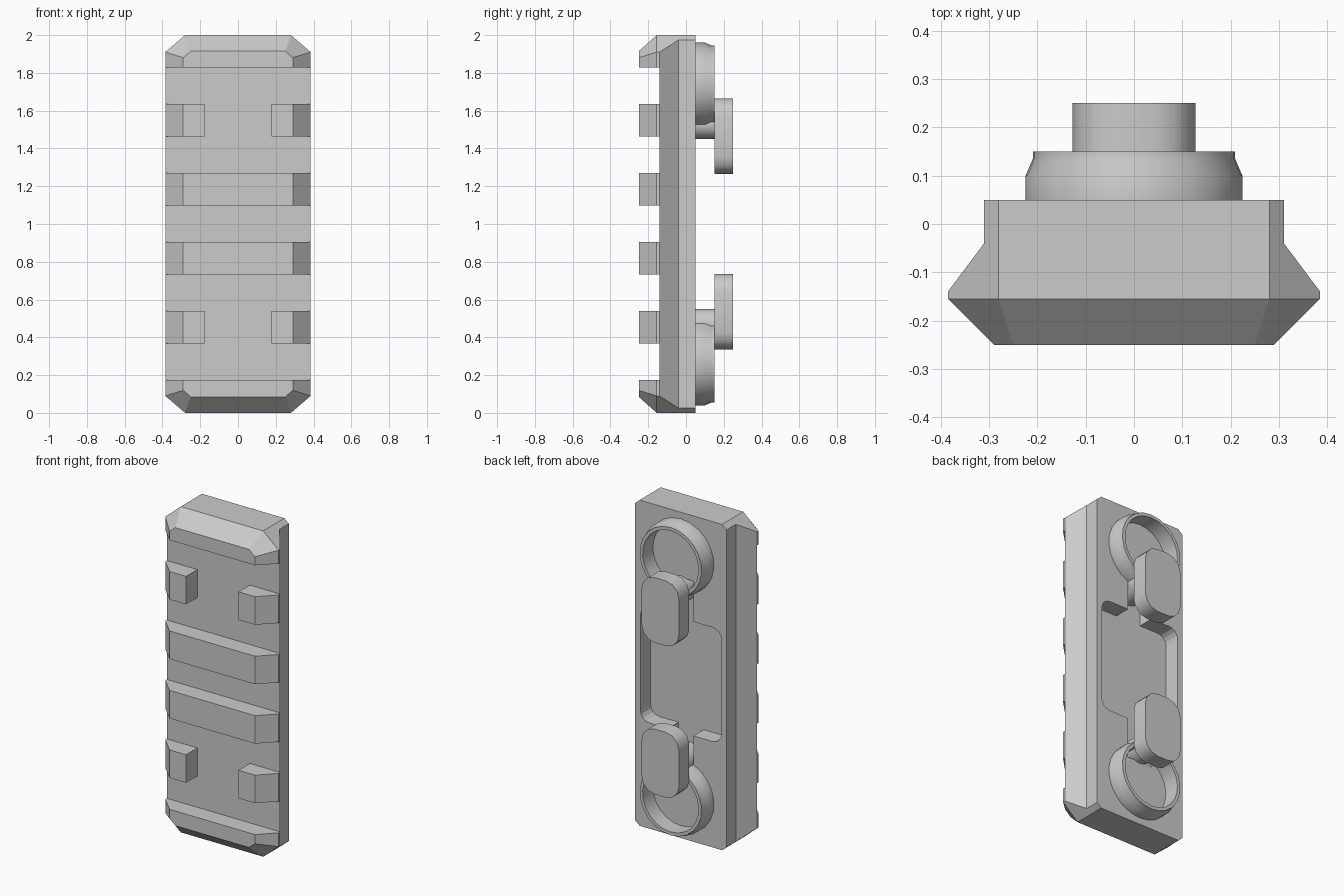
import bpy, bmesh
from math import sin, cos, pi, radians, asin
from mathutils import Vector

if "Cube" in bpy.data.objects:
    bpy.data.objects.remove(bpy.data.objects["Cube"])


def finish(bm, name, smooth=False):
    bmesh.ops.recalc_face_normals(bm, faces=bm.faces[:])
    me = bpy.data.meshes.new(name)
    bm.to_mesh(me)
    bm.free()
    ob = bpy.data.objects.new(name, me)
    bpy.context.collection.objects.link(ob)
    if smooth:
        bpy.ops.object.select_all(action='DESELECT')
        ob.select_set(True)
        bpy.context.view_layer.objects.active = ob
        bpy.ops.object.shade_smooth_by_angle(angle=radians(32))
    return ob


def prism(points, offset):
    """Closed outline extruded along an offset vector."""
    bm = bmesh.new()
    face = bm.faces.new([bm.verts.new(p) for p in points])
    ext = bmesh.ops.extrude_face_region(bm, geom=[face], use_keep_orig=True)
    verts = [g for g in ext['geom'] if isinstance(g, bmesh.types.BMVert)]
    bmesh.ops.translate(bm, verts=verts, vec=offset)
    return bm


def rounded(w, z0, z1, r, y, seg):
    """Rounded rectangle in the xz plane."""
    pts = []
    for k, (x, z) in enumerate([(w - r, z1 - r), (r - w, z1 - r), (r - w, z0 + r), (w - r, z0 + r)]):
        for i in range(seg + 1):
            a = (k + i / seg) * pi / 2
            pts.append((x + r * cos(a), y, z + r * sin(a)))
    return pts


def cutter(bm, name):
    ob = finish(bm, name)
    ob.hide_render = True
    cutters.append(ob)


def box_cut(name, x0, x1, y0, y1, z0, z1):
    pts = [(x0, y0, z0), (x1, y0, z0), (x1, y0, z1), (x0, y0, z1)]
    cutter(prism(pts, (0, y1 - y0, 0)), name)


def clip(bm, a, b, c):
    """Cut away the part beyond the plane through three points."""
    a, b, c = Vector(a), Vector(b), Vector(c)
    n = (b - a).cross(c - a).normalized()
    if n.dot(Vector((0, 0, 1)) - a) > 0:
        n = -n
    res = bmesh.ops.bisect_plane(bm, geom=bm.verts[:] + bm.edges[:] + bm.faces[:], dist=1e-5,
                                 plane_co=a, plane_no=n, clear_outer=True)
    edges = [e for e in res['geom_cut'] if isinstance(e, bmesh.types.BMEdge) and e.is_boundary]
    bmesh.ops.contextual_create(bm, geom=edges)


cutters = []

# Rail body: dovetail profile with chamfered ends
half = [(0.31, 0.05), (0.31, -0.04), (0.385, -0.14), (0.385, -0.155), (0.29, -0.25)]
profile = half + [(-x, y) for x, y in reversed(half)]
bm = prism([(x, y, 0) for x, y in profile], (0, 0, 2))
for top in (True, False):
    def at(x, y, z):
        return (x, y, z if top else 2 - z)
    clip(bm, at(0, -0.155, 2), at(1, -0.155, 2), at(0, -0.25, 1.915))
    for s in (1, -1):
        clip(bm, at(s * 0.28, 0, 2), at(s * 0.385, 0, 1.91), at(s * 0.28, 1, 2))
        clip(bm, at(s * 0.28, -0.155, 2), at(s * 0.385, -0.155, 1.91), at(s * 0.25, -0.25, 1.915))
body = finish(bm, "rail_body")

# Cross slots between the ribs, and centre gaps in two ribs
for i in range(5):
    z = 0.175 + 0.365 * i
    box_cut("slot_cutter", -0.5, 0.5, -0.4, -0.14, z, z + 0.193)
for z in (0.455, 1.55):
    box_cut("gap_cutter", -0.178, 0.178, -0.4, -0.14, z - 0.12, z + 0.12)

# Back pocket and the narrow channel for the fasteners
cutter(prism(rounded(0.275, 0.65, 1.35, 0.06, -0.05, 4), (0, 0.2, 0)), "pocket_cutter")
box_cut("channel_cutter", -0.085, 0.085, -0.05, 0.2, 0.4, 1.6)

for c in cutters:
    m = body.modifiers.new("cut", 'BOOLEAN')
    m.operation, m.solver, m.object = 'DIFFERENCE', 'EXACT', c
bpy.context.view_layer.update()
cut_mesh = bpy.data.meshes.new_from_object(body.evaluated_get(bpy.context.evaluated_depsgraph_get()))
body.modifiers.clear()
body.data = cut_mesh
for c in cutters:
    bpy.data.objects.remove(c)

# Fastener sets on the back, mirrored top and bottom
section = [(0.19, 0.05), (0.225, 0.05), (0.225, 0.10), (0.21, 0.135), (0.21, 0.15), (0.19, 0.15)]
for label, s in (("upper", 1), ("lower", -1)):
    # Open collar ring, with its gap facing the channel
    bm = bmesh.new()
    gap, n = asin(0.085 / 0.225), 20
    rows = []
    for i in range(n + 1):
        a = gap + (2 * pi - 2 * gap) * i / n
        rows.append([bm.verts.new((r * sin(a), y, 1 + s * (0.735 - r * cos(a)))) for r, y in section])
    for p, q in zip(rows, rows[1:]):
        for j in range(len(section)):
            k = (j + 1) % len(section)
            bm.faces.new((p[j], p[k], q[k], q[j]))
    bm.faces.new(rows[0])
    bm.faces.new(rows[-1])
    finish(bm, label + "_collar", True)

    # Round stem
    zc = 1 + s * 0.53
    circle = [(0.08 * cos(2 * pi * i / 16), -0.05, zc + 0.08 * sin(2 * pi * i / 16)) for i in range(16)]
    finish(prism(circle, (0, 0.2, 0)), label + "_stem", True)

    # Locking tab
    zc = 1 + s * 0.465
    finish(prism(rounded(0.127, zc - 0.2, zc + 0.2, 0.09, 0.15, 3), (0, 0.1, 0)), label + "_lock_tab", True)
